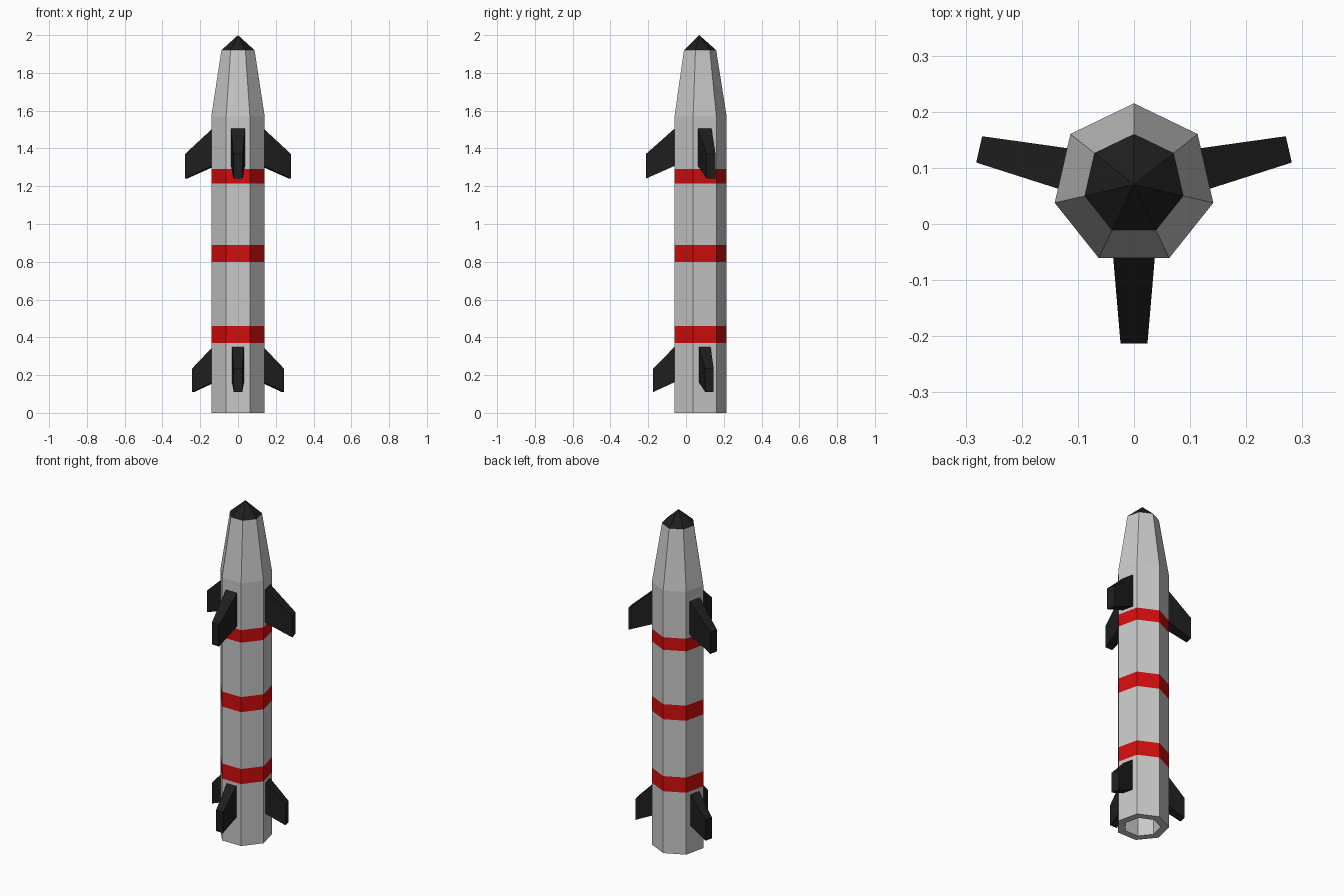
import bpy, bmesh
from math import sin, cos, pi, radians
from mathutils import Matrix, Vector

cube = bpy.data.objects.get("Cube")
if cube:
    bpy.data.objects.remove(cube, do_unlink=True)

SIDES = 7
AXIS = Vector((0, 0.07, 0))      # body axis, set back from the origin


def material(name, rgb):
    m = bpy.data.materials.new(name)
    m.use_nodes = True
    m.diffuse_color = (*rgb, 1)
    m.node_tree.nodes["Principled BSDF"].inputs["Base Color"].default_value = (*rgb, 1)
    return m


GREY = material("light grey", (0.58, 0.58, 0.58))
RED = material("band red", (0.65, 0.004, 0.004))
BLACK = material("fin black", (0.013, 0.013, 0.013))


def make_object(name, bm, mats):
    bmesh.ops.recalc_face_normals(bm, faces=bm.faces[:])
    mesh = bpy.data.meshes.new(name)
    bm.to_mesh(mesh)
    bm.free()
    for m in mats:
        mesh.materials.append(m)
    obj = bpy.data.objects.new(name, mesh)
    obj.location = AXIS
    bpy.context.collection.objects.link(obj)
    return obj


def ring(bm, r, z):
    return [bm.verts.new((r * cos(pi / 2 + 2 * pi * i / SIDES),
                          r * sin(pi / 2 + 2 * pi * i / SIDES), z)) for i in range(SIDES)]


def bridge(bm, a, b, mat=0):
    for i in range(SIDES):
        j = (i + 1) % SIDES
        bm.faces.new((a[i], a[j], b[j], b[i])).material_index = mat


# Body: recessed tail opening, straight tube with red bands, tapered shoulder
R = 0.145
bands = [(0.37, 0.46), (0.80, 0.89), (1.215, 1.29)]
profile = [(0.10, 0.15), (0.10, 0), (R, 0)]
profile += [(R, z) for band in bands for z in band]
profile += [(R, 1.57), (0.09, 1.92)]
bm = bmesh.new()
rings = [ring(bm, r, z) for r, z in profile]
for (lower, upper), (_, z0), (_, z1) in zip(zip(rings, rings[1:]), profile, profile[1:]):
    bridge(bm, lower, upper, 1 if (z0, z1) in bands else 0)
bm.faces.new(rings[0])
bm.faces.new(rings[-1])
make_object("body", bm, [GREY, RED])

# Nose tip
bm = bmesh.new()
base = ring(bm, 0.09, 1.92)
tip = bm.verts.new((0, 0, 2))
bm.faces.new(base)
for i in range(SIDES):
    bm.faces.new((base[i], base[(i + 1) % SIDES], tip))
make_object("nose_tip", bm, [BLACK])


# Fins: swept plates, thinner at the tip, standing on three body faces
def fin(name, angle, tip_r, root_z, tip_z, root_half, tip_half):
    bm = bmesh.new()
    ends = []
    for r, (low, high), half in ((0.125, root_z, root_half), (tip_r, tip_z, tip_half)):
        ends.append([bm.verts.new((r, y, z)) for y, z in
                     ((-half, low), (half, low), (half, high), (-half, high))])
    a, b = ends
    bm.faces.new(a)
    bm.faces.new(b)
    for i in range(4):
        j = (i + 1) % 4
        bm.faces.new((a[i], a[j], b[j], b[i]))
    bm.transform(Matrix.Rotation(angle, 4, "Z"))
    make_object(name, bm, [BLACK])


side = -pi / 2 + 2 * (2 * pi / SIDES)
for label, angle in (("front", -pi / 2), ("left", side), ("right", pi - side)):
    fin("upper_fin_" + label, angle, 0.283, (1.31, 1.51), (1.24, 1.37), 0.0375, 0.024)
    fin("lower_fin_" + label, angle, 0.244, (0.165, 0.355), (0.11, 0.235), 0.032, 0.023)
